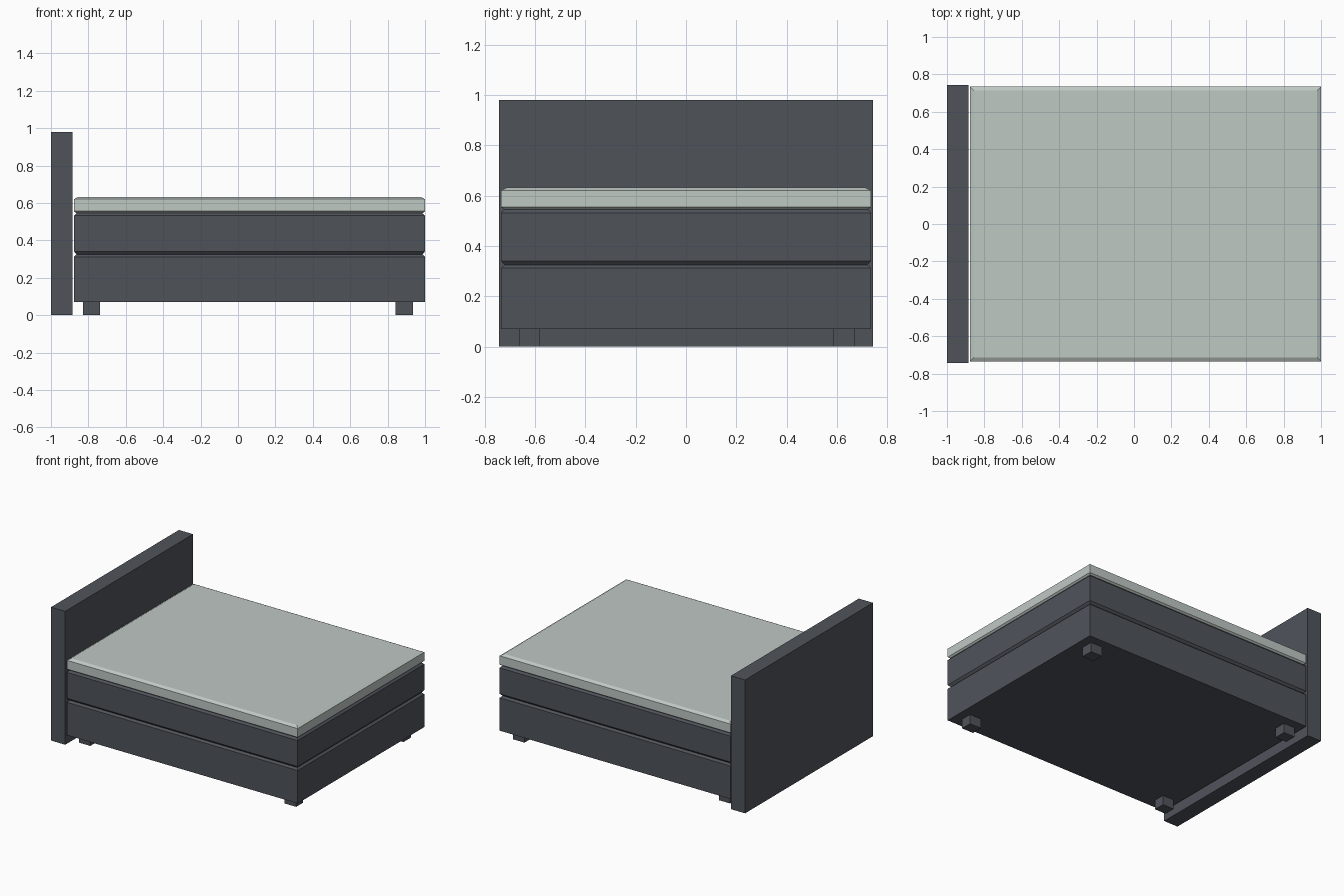
import bpy, bmesh

if "Cube" in bpy.data.objects:
    bpy.data.objects.remove(bpy.data.objects["Cube"])


def material(name, rgb):
    m = bpy.data.materials.new(name)
    m.diffuse_color = (*rgb, 1)
    m.use_nodes = True
    m.node_tree.nodes["Principled BSDF"].inputs["Base Color"].default_value = m.diffuse_color
    return m


DARK = material("charcoal fabric", (0.078, 0.087, 0.102))
LIGHT = material("pale grey fabric", (0.52, 0.58, 0.55))


def slab(name, x, y, levels, mat):
    """Stack of rectangles: levels are (z, inset) pairs, bottom to top."""
    bm = bmesh.new()
    rings = []
    for z, i in levels:
        corners = [(x[0] + i, y[0] + i), (x[1] - i, y[0] + i),
                   (x[1] - i, y[1] - i), (x[0] + i, y[1] - i)]
        rings.append([bm.verts.new((px, py, z)) for px, py in corners])
    for a, b in zip(rings, rings[1:]):
        for k in range(4):
            n = (k + 1) % 4
            bm.faces.new((a[k], a[n], b[n], b[k]))
    bm.faces.new(rings[0][::-1])
    bm.faces.new(rings[-1])
    me = bpy.data.meshes.new(name)
    bm.to_mesh(me)
    bm.free()
    me.materials.append(mat)
    ob = bpy.data.objects.new(name, me)
    bpy.context.collection.objects.link(ob)
    return ob


# Headboard
slab("headboard", (-1, -0.885), (-0.742, 0.742), [(0, 0), (0.98, 0)], DARK)

# Box base, mattress and topper share one footprint
X, Y = (-0.877, 1.0), (-0.735, 0.735)
slab("box_base", X, Y, [(0.07, 0), (0.312, 0), (0.325, 0.014)], DARK)
slab("mattress", X, Y,
     [(0.325, 0.014), (0.341, 0), (0.532, 0), (0.546, 0.014)], DARK)
slab("topper", X, Y,
     [(0.546, 0.012), (0.556, 0), (0.62, 0), (0.632, 0.022)], LIGHT)

# Feet
for x_name, x in (("head", (-0.83, -0.738)), ("end", (0.842, 0.936))):
    for y_name, y in (("front", (-0.662, -0.58)), ("back", (0.585, 0.672))):
        slab(f"{x_name}_{y_name}_foot", x, y, [(0, 0), (0.07, 0)], DARK)
